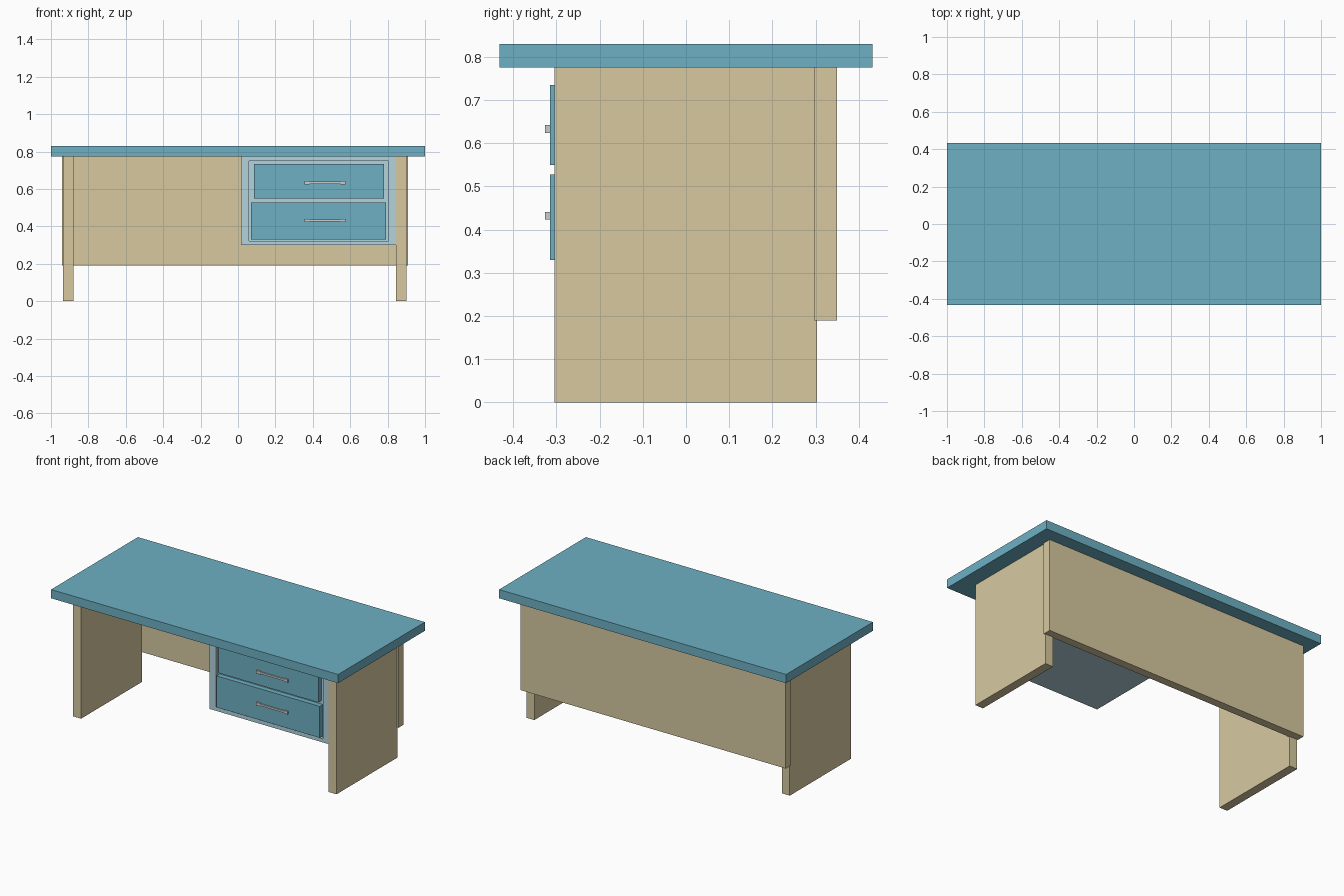
import bpy, bmesh

if "Cube" in bpy.data.objects:
    bpy.data.objects.remove(bpy.data.objects["Cube"])


def material(name, rgb):
    m = bpy.data.materials.new(name)
    m.diffuse_color = (*rgb, 1)
    m.use_nodes = True
    m.node_tree.nodes["Principled BSDF"].inputs["Base Color"].default_value = m.diffuse_color
    return m


BLUE = material("blue", (0.153, 0.434, 0.552))
PALE = material("pale_blue", (0.456, 0.658, 0.73))
WOOD = material("tan", (0.679, 0.584, 0.352))


def finish(name, bm, mat):
    mesh = bpy.data.meshes.new(name)
    bmesh.ops.recalc_face_normals(bm, faces=bm.faces)
    bm.to_mesh(mesh)
    bm.free()
    if mat:
        mesh.materials.append(mat)
    obj = bpy.data.objects.new(name, mesh)
    bpy.context.collection.objects.link(obj)
    return obj


def add_box(bm, xs, ys, zs):
    verts = bmesh.ops.create_cube(bm, size=1)["verts"]
    for v in verts:
        v.co = [r[0] if c < 0 else r[1] for c, r in zip(v.co, (xs, ys, zs))]


def box(name, xs, ys, zs, mat=None):
    bm = bmesh.new()
    add_box(bm, xs, ys, zs)
    return finish(name, bm, mat)


# Top, side legs and back panel
box("desk_top", (-1, 1), (-0.432, 0.432), (0.775, 0.83), BLUE)
box("left_leg", (-0.935, -0.88), (-0.305, 0.303), (0, 0.775), WOOD)
box("right_leg", (0.845, 0.9), (-0.305, 0.303), (0, 0.775), WOOD)
box("back_panel", (-0.94, 0.908), (0.298, 0.35), (0.19, 0.775), WOOD)

# Drawer cabinet with a shallow recess in its front
bm = bmesh.new()
add_box(bm, (0.015, 0.845), (-0.303, 0.298), (0.30, 0.775))
bm.normal_update()
front = min(bm.faces, key=lambda f: f.calc_center_median().y)
bmesh.ops.inset_region(bm, faces=[front], thickness=0.03)
for v in front.verts:
    v.co.x = 0.058 if v.co.x < 0.43 else 0.805
    v.co.z = 0.323 if v.co.z < 0.54 else 0.75
inner = bmesh.ops.extrude_discrete_faces(bm, faces=[front])["faces"][0]
for v in inner.verts:
    v.co.y = -0.283
finish("drawer_cabinet", bm, PALE)

# Drawers, each with a pull made of a bar and two posts
drawers = [("upper", (0.085, 0.78), (0.55, 0.735), 0.633),
           ("lower", (0.07, 0.79), (0.33, 0.528), 0.432)]
for label, xs, zs, hz in drawers:
    box(label + "_drawer", xs, (-0.315, -0.28), zs, BLUE)
    bm = bmesh.new()
    add_box(bm, (0.36, 0.57), (-0.325, -0.318), (hz - 0.006, hz + 0.006))
    for x in (0.355, 0.548):
        add_box(bm, (x, x + 0.026), (-0.326, -0.312), (hz - 0.009, hz + 0.009))
    finish(label + "_handle", bm, None)
